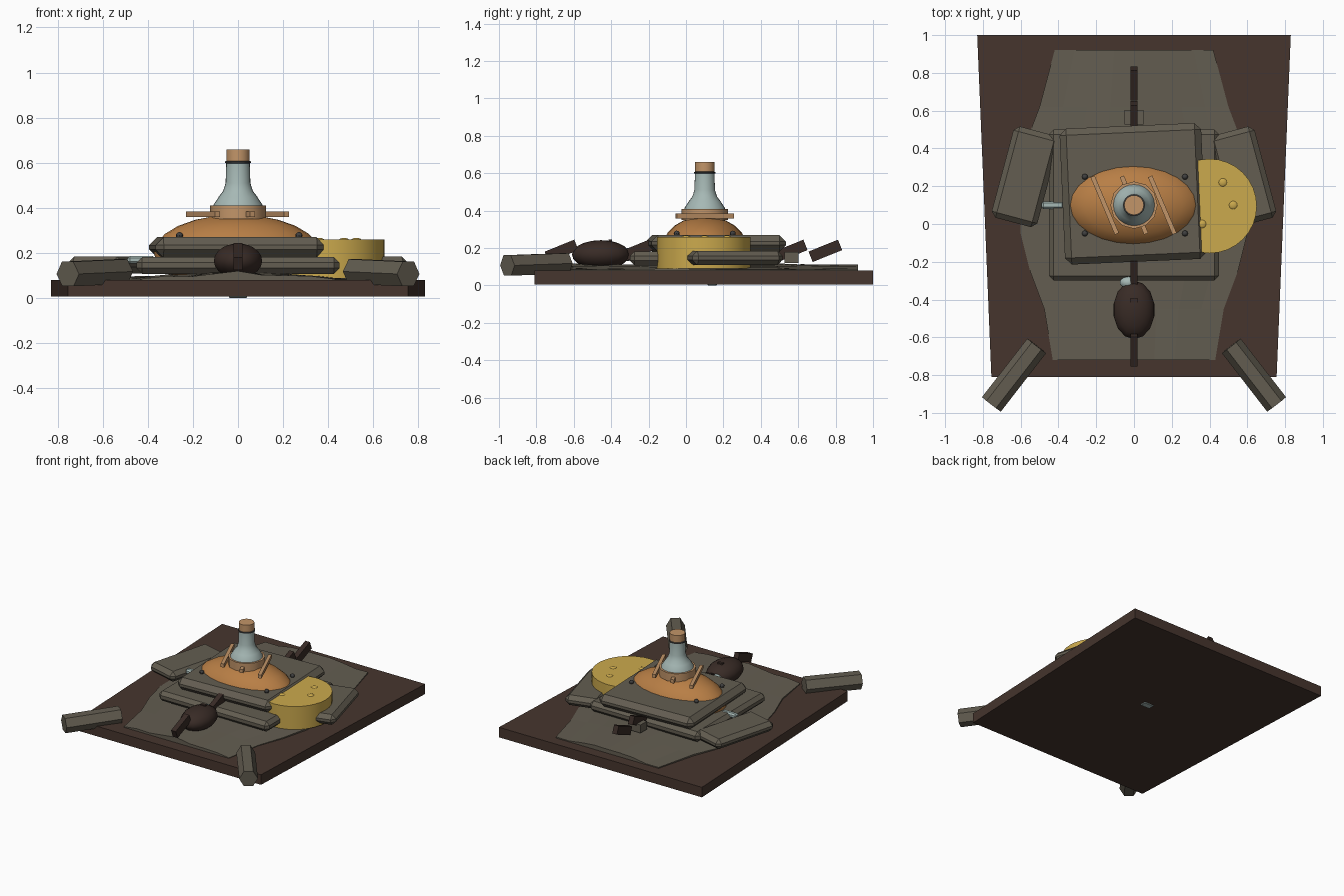
import bpy, bmesh, math
from mathutils import Matrix, Vector

cube = bpy.data.objects.get("Cube")
if cube:
    bpy.data.objects.remove(cube)


def material(name, rgb):
    m = bpy.data.materials.new(name)
    m.use_nodes = True
    m.diffuse_color = (*rgb, 1)
    m.node_tree.nodes["Principled BSDF"].inputs["Base Color"].default_value = (*rgb, 1)
    return m


BROWN = material("brown board", (.061, .036, .027))
GREY = material("warm grey", (.125, .11, .082))
ORANGE = material("orange", (.48, .21, .06))
YELLOW = material("yellow", (.6, .4, .075))
TAN = material("tan wood", (.54, .3, .14))
PALE = material("pale blue grey", (.38, .48, .46))
DARK = material("dark brown", (.04, .024, .019))
STEEL = material("dark steel", (.05, .05, .05))


def finish(name, bm, mat, smooth=False):
    bmesh.ops.recalc_face_normals(bm, faces=bm.faces[:])
    mesh = bpy.data.meshes.new(name)
    bm.to_mesh(mesh)
    bm.free()
    mesh.materials.append(mat)
    ob = bpy.data.objects.new(name, mesh)
    bpy.context.collection.objects.link(ob)
    if smooth:
        bpy.ops.object.select_all(action='DESELECT')
        ob.select_set(True)
        bpy.context.view_layer.objects.active = ob
        bpy.ops.object.shade_smooth_by_angle(angle=math.radians(35))
    return ob


def box(name, loc, size, mat, rx=0, rz=0, bevel=0):
    bm = bmesh.new()
    bmesh.ops.create_cube(bm, size=1, matrix=Matrix.Diagonal((*size, 1)))
    if bevel:
        bmesh.ops.bevel(bm, geom=bm.edges[:], offset=bevel, segments=1, affect='EDGES')
    turn = Matrix.Rotation(math.radians(rz), 4, 'Z') @ Matrix.Rotation(math.radians(rx), 4, 'X')
    bm.transform(Matrix.Translation(loc) @ turn)
    return finish(name, bm, mat)


def ball(name, loc, radii, mat, segments=20, rings=12):
    bm = bmesh.new()
    bmesh.ops.create_uvsphere(bm, u_segments=segments, v_segments=rings, radius=1)
    bm.transform(Matrix.Translation(loc) @ Matrix.Diagonal((*radii, 1)))
    return finish(name, bm, mat, True)


def lathe(name, centre, profile, mat, steps=24):
    # Revolve a closed (radius, z) outline about the vertical axis
    bm = bmesh.new()
    rings = []
    for r, z in profile:
        rings.append([bm.verts.new((centre[0] + r * math.cos(a), centre[1] + r * math.sin(a), z))
                      for a in (math.tau * i / steps for i in range(steps))])
    for low, high in zip(rings, rings[1:]):
        for i in range(steps):
            j = (i + 1) % steps
            bm.faces.new((low[i], low[j], high[j], high[i]))
    bm.faces.new(rings[0])
    bm.faces.new(rings[-1])
    return finish(name, bm, mat, True)


# Tapered board
bm = bmesh.new()
bmesh.ops.create_cube(bm, size=1)
for v in bm.verts:
    back = v.co.y > 0
    v.co = Vector((math.copysign(.83 if back else .755, v.co.x),
                   1 if back else -.81, .08 if v.co.z > 0 else .006))
finish("board", bm, BROWN)
box("underside_plate", (0, .14, .005), (.08, .05, .01), PALE, bevel=.004)

# Rumpled cloth laid along the board
stations = [(-.72, .43), (-.45, .475), (-.25, .55), (-.05, .6), (.2, .6),
            (.45, .565), (.62, .5), (.92, .42)]
bm = bmesh.new()
rows = []
cols = 8
for k, (y, half) in enumerate(stations):
    row = []
    for i in range(cols + 1):
        t = 2 * i / cols - 1
        z = .085 + .03 * (1 - abs(t)) + .006 * math.sin(i * 2.1 + k * 1.3)
        row.append(bm.verts.new((t * half, y, max(z, .084))))
    rows.append(row)
for a, b in zip(rows, rows[1:]):
    for i in range(cols):
        bm.faces.new((a[i], a[i + 1], b[i + 1], b[i]))
rim = bmesh.ops.extrude_face_region(bm, geom=bm.faces[:])
for v in rim["geom"]:
    if isinstance(v, bmesh.types.BMVert):
        v.co.z = .075
finish("cloth", bm, GREY)

# Stacked slabs
box("lower_slab", (0, .1, .145), (.9, .8, .075), GREY, bevel=.025)
box("upper_slab", (-.005, .16, .225), (.75, .72, .09), GREY, rz=2.5, bevel=.035)
box("back_tab", (0, .565, .15), (.1, .075, .06), GREY)

# Side slabs and front prisms, one pair each
for side, label in ((-1, "right"), (1, "left")):
    box(label + "_side_slab", (side * .575, .25, .147), (.25, .5, .076), GREY,
        rz=side * 15, bevel=.028)
    outer = Vector((side * .755, -.955, .107))
    inner = Vector((side * .515, -.645, .118))
    axis = inner - outer
    bm = bmesh.new()
    bmesh.ops.create_cone(bm, cap_ends=True, segments=6, radius1=.063, radius2=.063,
                          depth=axis.length)
    spin = Matrix.Rotation(math.radians(30), 4, 'Z')
    bm.transform(Matrix.Translation((outer + inner) / 2)
                 @ axis.to_track_quat('Z', 'Y').to_matrix().to_4x4() @ spin)
    finish(label + "_front_prism", bm, GREY)

# Domed body with studs
ball("dome", (-.005, .1, .2), (.368, .227, .17), ORANGE, 24, 12)
for x in (-.26, .27):
    for y in (-.05, .25):
        ball("dome_stud", (x, y, .277), (.016, .016, .016), STEEL, 8, 6)

# Slats, collar, bottle and stopper
for x in (-.155, 0, .15):
    box("slat", (x, .1, .372), (.024, .33, .026), TAN, rz=23)
lathe("collar", (0, .1), [(.125, .35), (.125, .41)], TAN, 12)
lathe("bottle", (0, .1), [(.11, .405), (.108, .415), (.085, .45), (.066, .475),
                          (.055, .51), (.052, .6)], PALE)
lathe("neck_ring", (0, .1), [(.05, .597), (.058, .6), (.058, .606), (.05, .609)], STEEL)
lathe("stopper", (0, .1), [(.052, .606), (.052, .66)], TAN)

# Yellow wheel with bumps
lathe("yellow_wheel", (.4, .095), [(.25, .09), (.25, .26)], YELLOW, 32)
for x, y in ((.47, .22), (.525, .1), (.36, 0)):
    ball("wheel_bump", (x, y, .253), (.026, .026, .014), YELLOW, 12, 8)

# Dark oval and the row of tilted bars along the centre line
ball("dark_oval", (0, -.455, .165), (.11, .155, .077), DARK, 14, 10)
for y in (-.665, -.265, .56, .745):
    box("tilted_bar", (0, y, .185), (.038, .17, .06), DARK, rx=22)
box("oval_pin", (0, -.405, .238), (.04, .02, .014), DARK)

# Small pale fittings
box("side_fitting", (-.43, .1, .17), (.12, .04, .035), PALE, bevel=.01)
ball("front_fitting", (-.03, -.31, .165), (.045, .035, .035), PALE, 10, 6)
